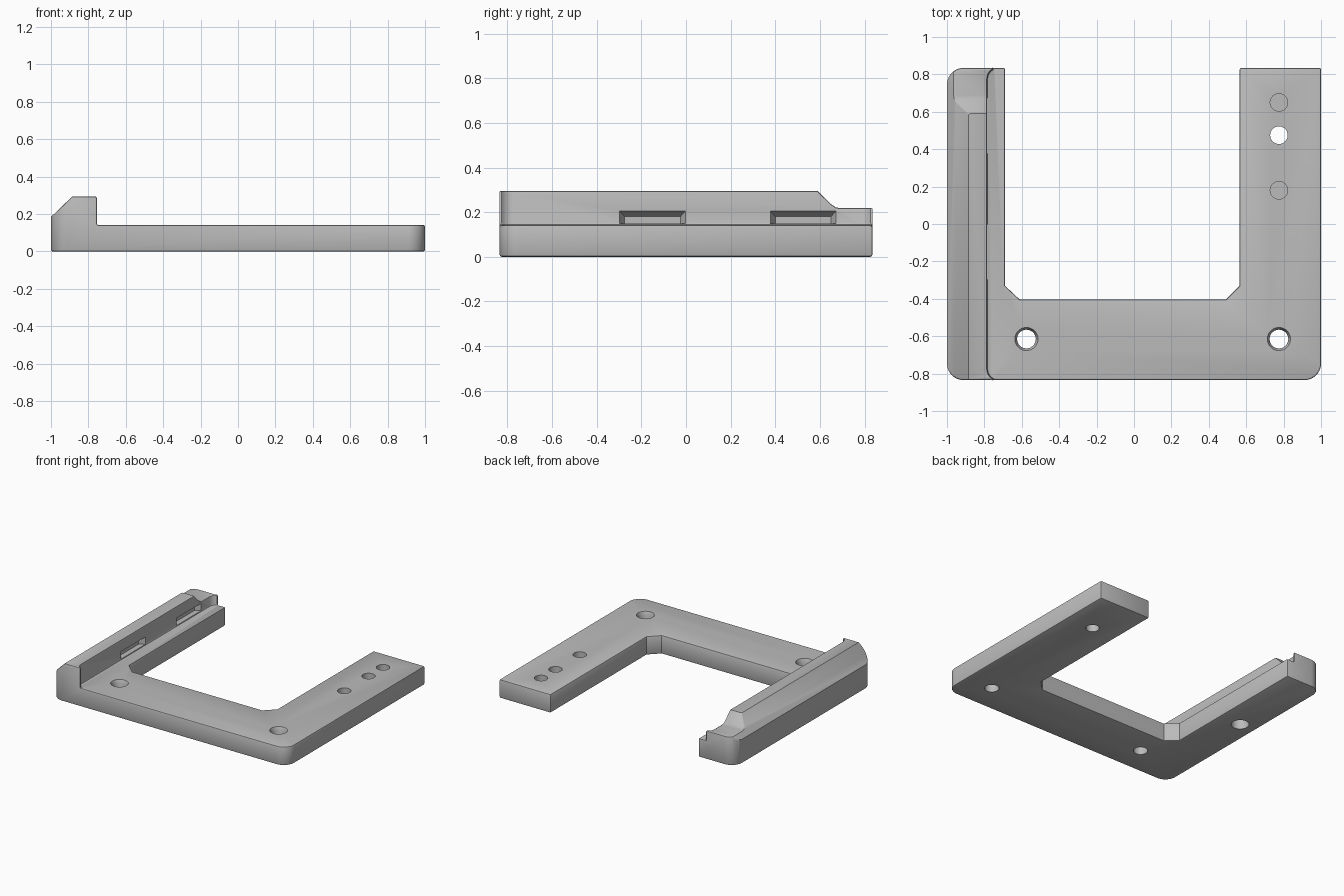
import bpy, bmesh, math
from mathutils import Vector

if "Cube" in bpy.data.objects:
    bpy.data.objects.remove(bpy.data.objects["Cube"], do_unlink=True)

grey = bpy.data.materials.new("plain grey")
grey.use_nodes = True
colour = (0.5, 0.5, 0.5, 1)
grey.diffuse_color = colour
grey.node_tree.nodes["Principled BSDF"].inputs["Base Color"].default_value = colour


def make(name, bm):
    bmesh.ops.recalc_face_normals(bm, faces=bm.faces)
    mesh = bpy.data.meshes.new(name)
    bm.to_mesh(mesh)
    bm.free()
    mesh.materials.append(grey)
    obj = bpy.data.objects.new(name, mesh)
    bpy.context.collection.objects.link(obj)
    return obj


def loft(name, first, second):
    """Closed solid between two matching loops of 3D points."""
    bm = bmesh.new()
    a = [bm.verts.new(p) for p in first]
    b = [bm.verts.new(p) for p in second]
    bm.faces.new(a)
    bm.faces.new(b)
    n = len(a)
    for i in range(n):
        j = (i + 1) % n
        bm.faces.new((a[i], a[j], b[j], b[i]))
    return make(name, bm)


def prism(name, points, axis, lo, hi):
    def place(p, t):
        u, v = p
        return {"x": (t, u, v), "y": (u, t, v), "z": (u, v, t)}[axis]
    return loft(name, [place(p, lo) for p in points], [place(p, hi) for p in points])


def arc(cx, cy, r, start, end, steps=10):
    angles = [math.radians(start + (end - start) * i / steps) for i in range(steps + 1)]
    return [(cx + r * math.cos(t), cy + r * math.sin(t)) for t in angles]


def cone(name, x, y, lo, hi, r_lo, r_hi):
    ring = arc(x, y, 1, 0, 348.75, 31)
    def level(z, r):
        return [(x + (u - x) * r, y + (v - y) * r, z) for u, v in ring]
    return loft(name, level(lo, r_lo), level(hi, r_hi))


def apply(obj, mod):
    bpy.ops.object.select_all(action="DESELECT")
    bpy.context.view_layer.objects.active = obj
    obj.select_set(True)
    bpy.ops.object.modifier_apply(modifier=mod.name)


def cut(obj, cutter):
    cutter.hide_render = True
    mod = obj.modifiers.new("cut", "BOOLEAN")
    mod.operation, mod.solver, mod.object = "DIFFERENCE", "EXACT", cutter
    apply(obj, mod)
    bpy.data.objects.remove(cutter, do_unlink=True)


END, PLATE, TOP, R = 0.835, 0.142, 0.295, 0.09

# U-shaped block at full rail height
outline = (arc(-1 + R, -END + R, R, 180, 270) + arc(1 - R, -END + R, R, 270, 360)
           + [(1, END), (0.565, END), (0.565, -0.33), (0.49, -0.405),
              (-0.61, -0.405), (-0.69, -0.33), (-0.69, END)]
           + arc(-1 + R, END - R, R, 90, 180))
bracket = prism("bracket_frame", outline, "z", 0, TOP)

# Lower the plate, leaving the side rail with flared ends
flare = arc(-0.725, -0.775, 0.06, 180, 240, 6)
wall = [(-0.755, -1)] + [(1.2, -1), (1.2, 1), (-0.755, 1)]
wall += [(x, -y) for x, y in reversed(flare)] + flare
cut(bracket, prism("plate_cutter", wall, "z", PLATE, 0.5))

# Sloped outer shoulder of the rail
cut(bracket, prism("slope_cutter", [(-1.1, 0.089), (-0.785, 0.391), (-1.1, 0.391)],
                   "y", -1, 1))

# Lowered back end of the rail
step = [(0.59, TOP), (0.65, 0.236), (0.67, 0.222), (0.69, 0.218),
        (1, 0.218), (1, 0.5), (0.59, 0.5)]
cut(bracket, prism("step_cutter", step, "x", -1.1, -0.72))

# Fine edge breaks
bevel = bracket.modifiers.new("edge_break", "BEVEL")
bevel.width, bevel.segments = 0.009, 2
bevel.limit_method, bevel.angle_limit = "ANGLE", math.radians(52)
bevel.use_clamp_overlap = False
apply(bracket, bevel)

# Tapered pockets in the rail wall
for y in (-0.15, 0.525):
    def frame(x, half, top):
        return [(x, y - half, 0.15), (x, y + half, 0.15), (x, y + half, top), (x, y - half, top)]
    cut(bracket, loft("pocket_cutter", frame(-0.745, 0.17, 0.232), frame(-0.825, 0.125, 0.18)))

# Corner screw holes with countersinks
for x in (-0.575, 0.775):
    cut(bracket, cone("screw_hole", x, -0.615, -0.1, 0.3, 0.05, 0.05))
    cut(bracket, cone("countersink", x, -0.615, 0.115, 0.169, 0.05, 0.074))

# Arm holes: one through, two blind
for y, floor in ((0.475, -0.1), (0.65, 0.04), (0.18, 0.04)):
    cut(bracket, cone("arm_hole", 0.775, y, floor, 0.3, 0.047, 0.047))

# Blind socket under the rail
cut(bracket, cone("rail_socket", -0.87, 0.11, -0.1, 0.1, 0.062, 0.062))

bpy.ops.object.select_all(action="DESELECT")
bracket.select_set(True)
bpy.context.view_layer.objects.active = bracket
bpy.ops.object.shade_smooth_by_angle(angle=math.radians(25))
